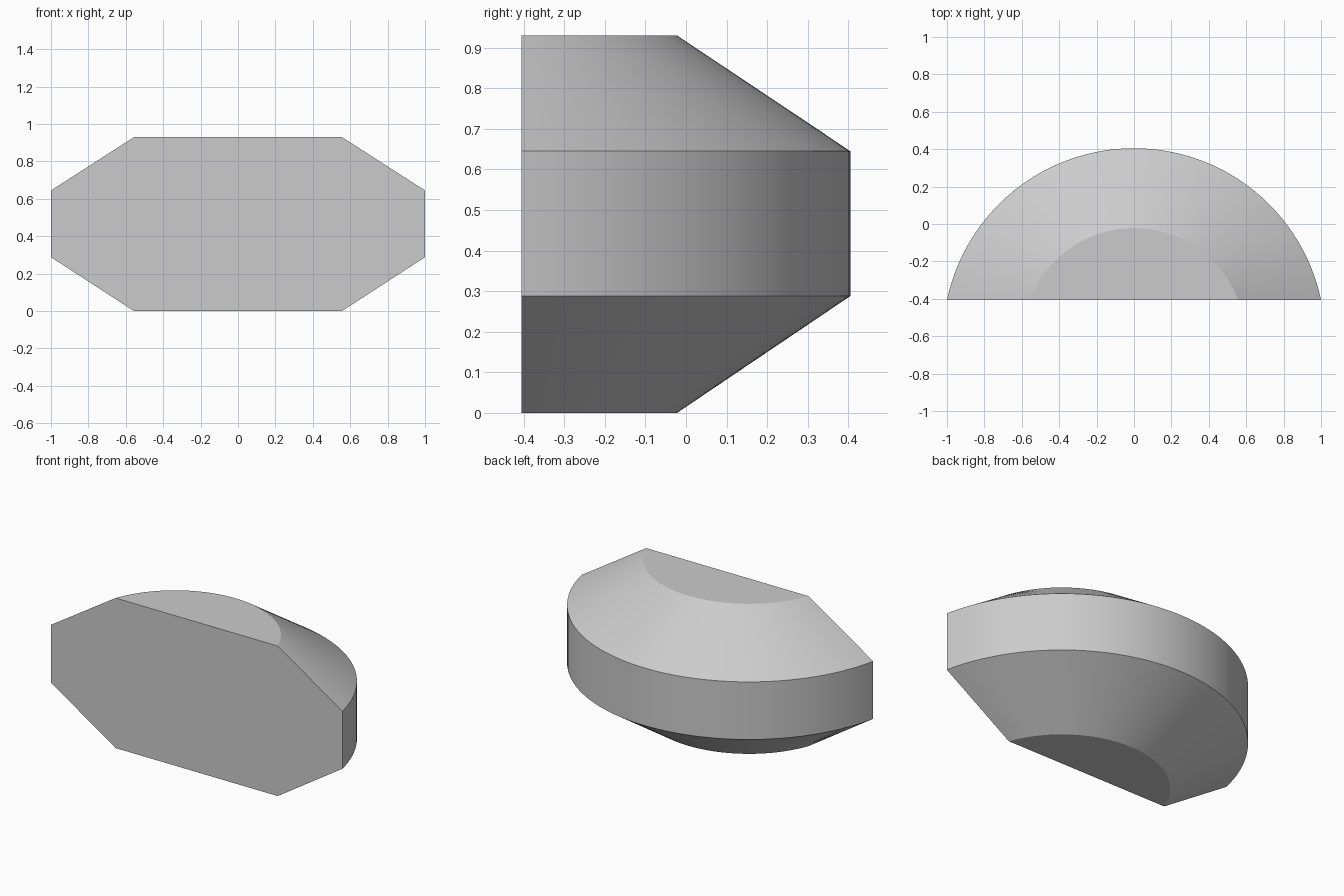
import bpy, bmesh, math

cube = bpy.data.objects.get("Cube")
if cube:
    bpy.data.objects.remove(cube, do_unlink=True)

CENTER_Y, FLAT_Y = -0.617, -0.405
OUTER, INNER = 1.022, 0.595
SEGMENTS = 64


def arc_ring(bm, radius, z):
    """Arc of a circle cut off by the flat front, from right to left."""
    start = math.asin((FLAT_Y - CENTER_Y) / radius)
    sweep = math.pi - 2 * start
    ring = []
    for i in range(SEGMENTS + 1):
        a = math.pi - start - sweep * i / SEGMENTS
        ring.append(bm.verts.new((radius * math.cos(a), CENTER_Y + radius * math.sin(a), z)))
    return ring


# Body: four arcs stacked as bevel, wall, bevel
bm = bmesh.new()
levels = [(INNER, 0), (OUTER, 0.288), (OUTER, 0.645), (INNER, 0.93)]
rings = [arc_ring(bm, r, z) for r, z in levels]
for low, high in zip(rings, rings[1:]):
    for i in range(SEGMENTS):
        bm.faces.new((low[i], low[i + 1], high[i + 1], high[i]))

# Bottom, top and flat front
bm.faces.new(rings[0])
bm.faces.new(rings[-1])
bm.faces.new([r[0] for r in rings] + [r[-1] for r in reversed(rings)])
bmesh.ops.recalc_face_normals(bm, faces=bm.faces)

mesh = bpy.data.meshes.new("bevelled_half_disc")
bm.to_mesh(mesh)
bm.free()
body = bpy.data.objects.new("bevelled_half_disc", mesh)
bpy.context.collection.objects.link(body)

# Plain grey material
grey = bpy.data.materials.new("light_grey")
grey.use_nodes = True
color = (0.6, 0.6, 0.6, 1)
grey.diffuse_color = color
grey.node_tree.nodes["Principled BSDF"].inputs["Base Color"].default_value = color
mesh.materials.append(grey)

# Smooth around the curve, sharp at the bevel edges
bpy.ops.object.select_all(action="DESELECT")
body.select_set(True)
bpy.context.view_layer.objects.active = body
bpy.ops.object.shade_smooth_by_angle(angle=math.radians(25))
